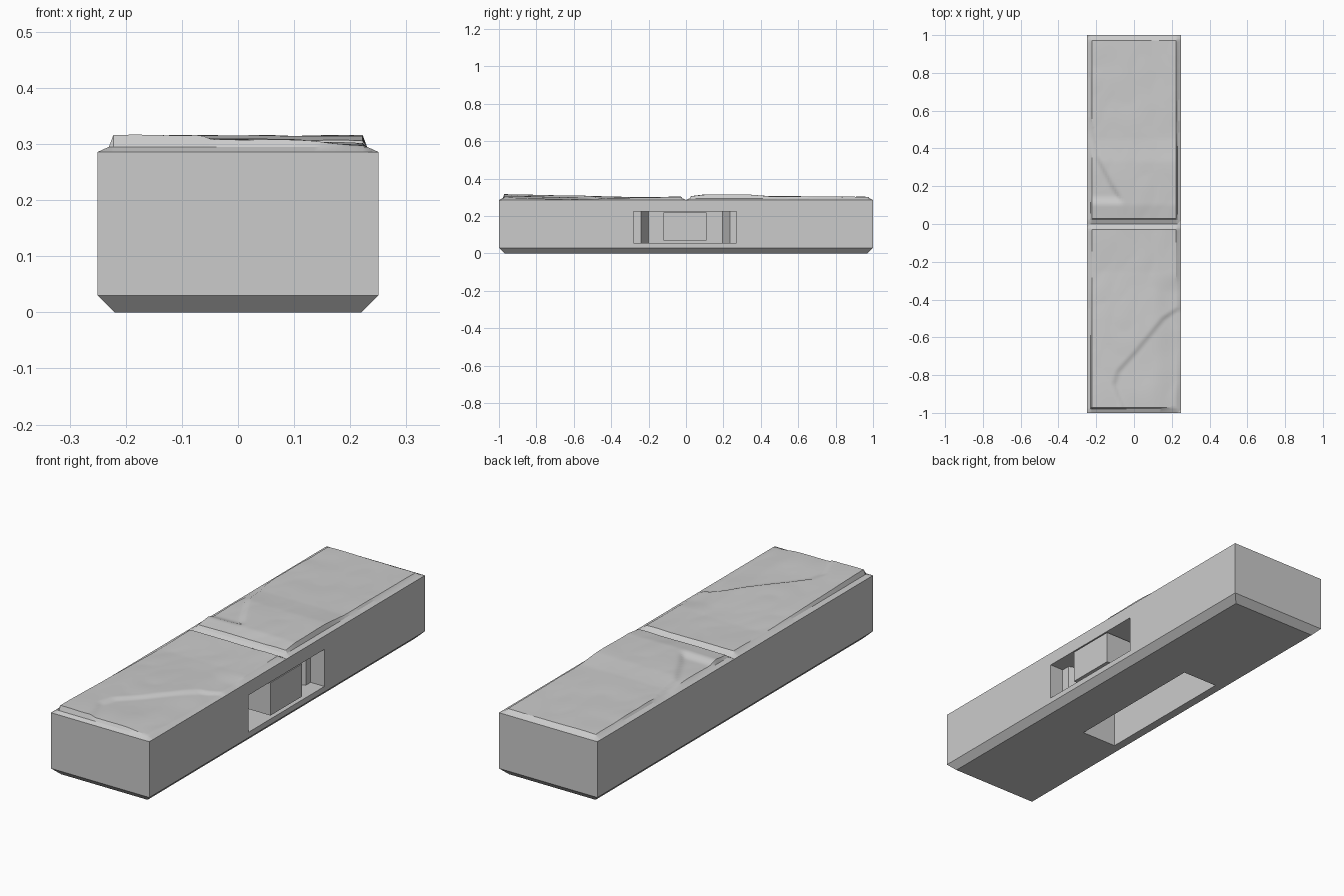
import bpy, bmesh, math
from mathutils import Vector, noise

if "Cube" in bpy.data.objects:
    bpy.data.objects.remove(bpy.data.objects["Cube"], do_unlink=True)

stone = bpy.data.materials.new("stone_grey")
stone.use_nodes = True
GREY = (0.6, 0.6, 0.6, 1)
stone.diffuse_color = GREY
stone.node_tree.nodes["Principled BSDF"].inputs["Base Color"].default_value = GREY


def make(name, bm):
    bmesh.ops.recalc_face_normals(bm, faces=bm.faces)
    mesh = bpy.data.meshes.new(name)
    bm.to_mesh(mesh)
    bm.free()
    mesh.materials.append(stone)
    ob = bpy.data.objects.new(name, mesh)
    bpy.context.collection.objects.link(ob)
    return ob


def loft(name, rings):
    """Closed solid through rings of matching points."""
    bm = bmesh.new()
    loops = [[bm.verts.new(p) for p in ring] for ring in rings]
    n = len(loops[0])
    for a, b in zip(loops, loops[1:]):
        for i in range(n):
            j = (i + 1) % n
            bm.faces.new((a[i], a[j], b[j], b[i]))
    bm.faces.new(loops[0][::-1])
    bm.faces.new(loops[-1])
    return make(name, bm)


def prism(name, outline, z0, z1):
    return loft(name, [[(x, y, z) for x, y in outline] for z in (z0, z1)])


def rect(x0, x1, y0, y1):
    return [(x0, y0), (x1, y0), (x1, y1), (x0, y1)]


def lerp_table(table, t):
    """Piecewise linear lookup."""
    if t <= table[0][0]:
        return table[0][1]
    for (a, va), (b, vb) in zip(table, table[1:]):
        if t <= b:
            return va + (vb - va) * (t - a) / (b - a)
    return table[-1][1]


def ramp(t):
    t = min(max(t, 0), 1)
    return t * t * (3 - 2 * t)


# Base block with a chamfered foot
RIM = 0.286
body = loft("base_block", [
    [(x, y, z) for x, y in rect(-hx, hx, -hy, hy)]
    for hx, hy, z in ((0.22, 0.97, 0), (0.25, 1, 0.03), (0.25, 1, RIM))])

# Flared clip slot in the side, and a trough underneath
slot = [(0.3, -0.28), (0.18, -0.28), (0.18, -0.24), (0.08, -0.20),
        (0.08, 0.195), (0.18, 0.235), (0.18, 0.27), (0.3, 0.27)]
cutters = [prism("slot_cutter", slot, 0.055, 0.225),
           prism("trough_cutter", rect(-0.18, 0, -0.35, 0.35), -0.05, 0.2)]
bpy.context.view_layer.objects.active = body
for cutter in cutters:
    mod = body.modifiers.new("cut", "BOOLEAN")
    mod.operation = "DIFFERENCE"
    mod.solver = "EXACT"
    mod.object = cutter
    bpy.ops.object.modifier_apply(modifier=mod.name)
    bpy.data.objects.remove(cutter, do_unlink=True)

# Pillar standing in the slot
prism("slot_pillar", rect(0.07, 0.249, -0.12, 0.11), 0.07, 0.22)

# Worn stone tops
EDGE = [(0, RIM), (0.02, 0.295), (0.028, 0.318)]
HEIGHT = [(-1, 0.316), (-0.85, 0.314), (-0.5, 0.306), (-0.25, 0.299), (-0.03, 0.302),
          (0.03, 0.306), (0.1, 0.315), (0.33, 0.314), (0.45, 0.306), (0.98, 0.301)]
FRONT_CRACK = [(-1, -0.06), (-0.85, -0.12), (-0.78, -0.10), (-0.67, 0),
               (-0.5, 0.14), (-0.43, 0.25)]
BACK_CRACK = [(0.12, -0.05), (0.2, -0.10), (0.35, -0.18), (0.6, -0.22), (0.8, -0.26)]


def surface(x, y):
    z = lerp_table(HEIGHT, y)
    z += 0.003 * noise.noise(Vector((x * 5, y * 5, 1)))
    z += 0.0025 * abs(noise.noise(Vector((x * 9, y * 6, 4))))
    if y < 0:
        z -= 0.009 * ramp((x - lerp_table(FRONT_CRACK, y)) / 0.03) * ramp((-0.3 - y) / 0.1)
        z -= 0.010 * ramp((x - 0.1) / 0.12) * ramp((-0.25 - y) / 0.12)
    else:
        fade = ramp((y - 0.1) / 0.05) * ramp((0.85 - y) / 0.15)
        z -= 0.013 * ramp((lerp_table(BACK_CRACK, y) - x) / 0.03) * fade
    return max(z, RIM + 0.003)


def spaced(a, b, n):
    inner = [a + 0.028 + (b - a - 0.056) * i / n for i in range(n + 1)]
    return [a, a + 0.02] + inner + [b - 0.02, b]


def stone_top(name, y0, y1):
    bm = bmesh.new()
    rows = []
    for y in spaced(y0, y1, 76):
        row = []
        for x in spaced(-0.25, 0.25, 36):
            d = min(x + 0.25, 0.25 - x, y - y0, y1 - y)
            row.append(bm.verts.new((x, y, min(lerp_table(EDGE, d), surface(x, y)) if d > 1e-6 else RIM)))
        rows.append(row)
    for r, s in zip(rows, rows[1:]):
        for i in range(len(r) - 1):
            bm.faces.new((r[i], r[i + 1], s[i + 1], s[i]))
    ob = make(name, bm)
    if ob.data.polygons[0].normal.z < 0:
        ob.data.flip_normals()
    bpy.ops.object.select_all(action="DESELECT")
    ob.select_set(True)
    bpy.context.view_layer.objects.active = ob
    bpy.ops.object.shade_smooth_by_angle(angle=math.radians(25))


stone_top("front_stone_top", -1, 0)
stone_top("back_stone_top", 0, 1)
